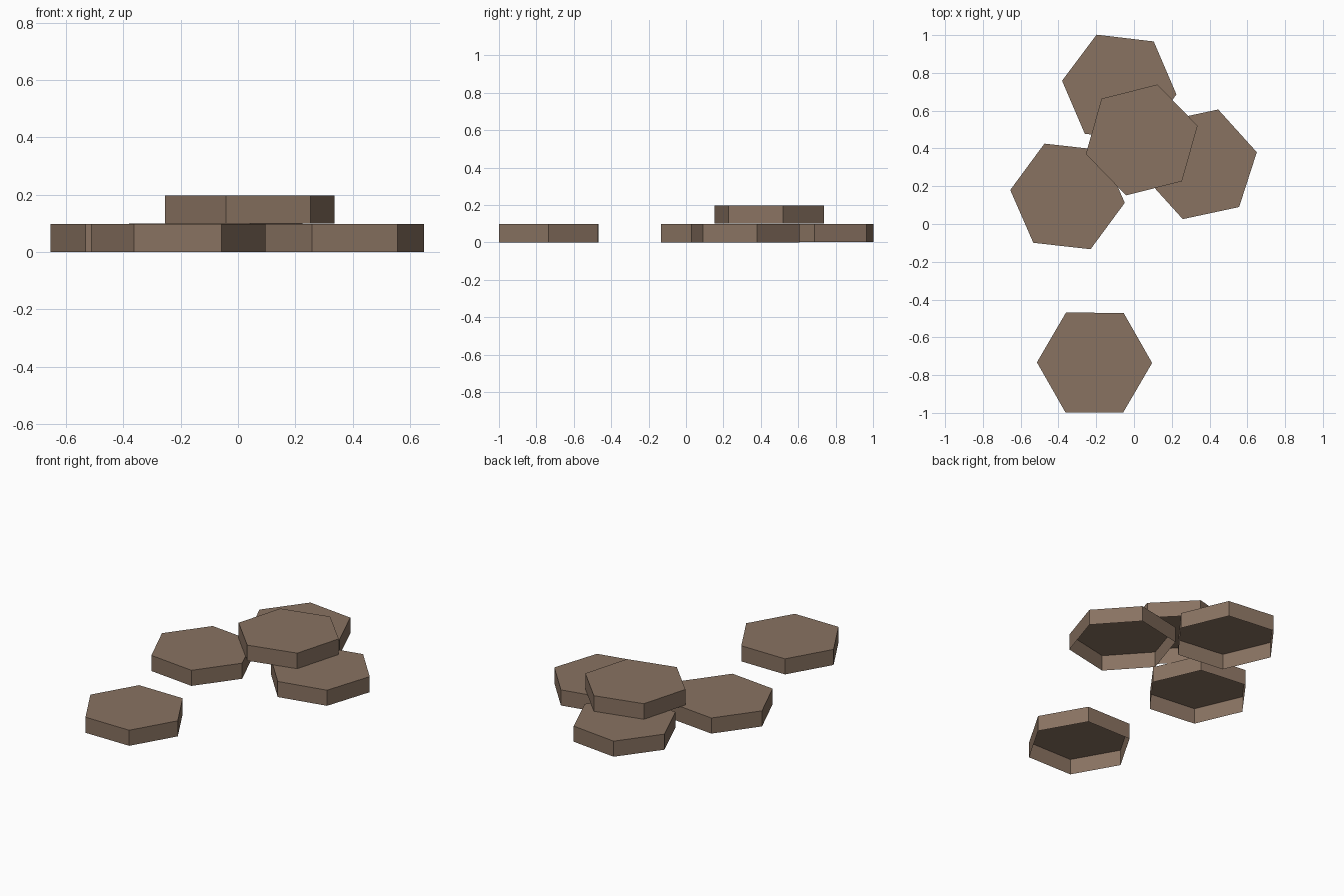
import bpy
import bmesh
import math

if "Cube" in bpy.data.objects:
    bpy.data.objects.remove(bpy.data.objects["Cube"])

RADIUS = 0.305
HEIGHT = 0.098

brown = bpy.data.materials.new("earth_brown")
brown.diffuse_color = (0.25, 0.17, 0.12, 1.0)
brown.use_nodes = True
brown.node_tree.nodes["Principled BSDF"].inputs["Base Color"].default_value = brown.diffuse_color


def hex_tile(name, x, y, z, degrees):
    """Six-sided tile: top face and thin walls, open underneath."""
    bm = bmesh.new()
    ring = []
    for i in range(6):
        a = math.radians(60 * i)
        ring.append((RADIUS * math.cos(a), RADIUS * math.sin(a)))
    low = [bm.verts.new((px, py, 0)) for px, py in ring]
    high = [bm.verts.new((px, py, HEIGHT)) for px, py in ring]
    bm.faces.new(high)
    for i in range(6):
        j = (i + 1) % 6
        bm.faces.new((low[i], low[j], high[j], high[i]))
    mesh = bpy.data.meshes.new(name)
    bm.to_mesh(mesh)
    bm.free()
    mesh.materials.append(brown)
    tile = bpy.data.objects.new(name, mesh)
    tile.location = (x, y, z)
    tile.rotation_euler.z = math.radians(degrees)
    bpy.context.collection.objects.link(tile)


# Four tiles on the ground, one stacked across three of them
hex_tile("front_tile", -0.209, -0.734, 0, -0.3)
hex_tile("left_tile", -0.352, 0.146, 0, -6.4)
hex_tile("back_tile", -0.078, 0.722, 0.001, -6.8)
hex_tile("right_tile", 0.352, 0.316, 0, 12.1)
hex_tile("stacked_tile", 0.041, 0.445, HEIGHT + 0.002, 14.2)
